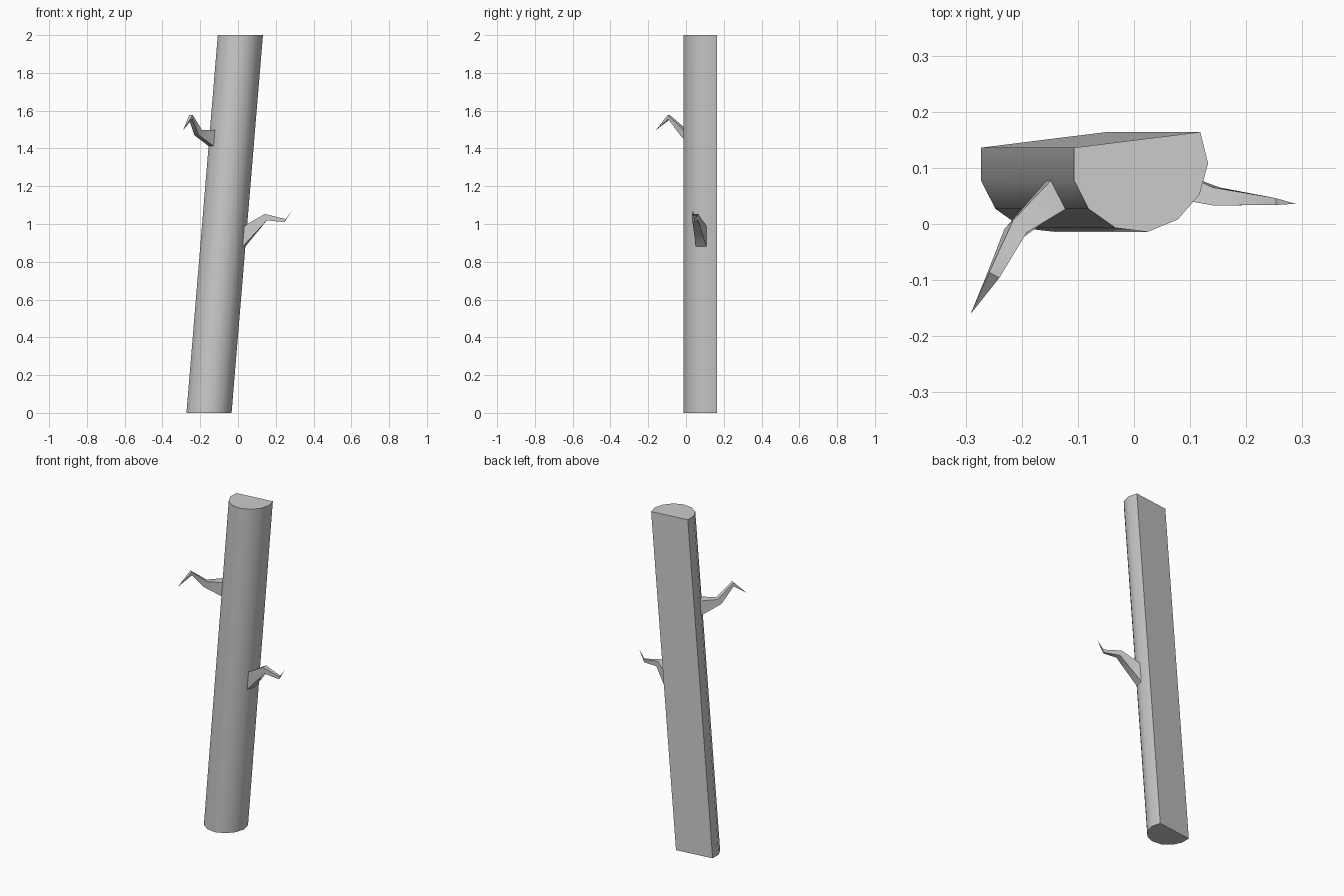
import bpy, bmesh
from mathutils import Vector

if "Cube" in bpy.data.objects:
    bpy.data.objects.remove(bpy.data.objects["Cube"])


def finish(name, bm, angle):
    bmesh.ops.recalc_face_normals(bm, faces=bm.faces)
    mesh = bpy.data.meshes.new(name)
    bm.to_mesh(mesh)
    bm.free()
    obj = bpy.data.objects.new(name, mesh)
    bpy.context.collection.objects.link(obj)
    bpy.context.view_layer.objects.active = obj
    obj.select_set(True)
    bpy.ops.object.shade_smooth_by_angle(angle=angle)
    obj.select_set(False)


def loft(bm, rings):
    """Join consecutive vertex rings with quads."""
    for a, b in zip(rings, rings[1:]):
        n = len(a)
        for i in range(n):
            j = (i + 1) % n
            bm.faces.new((a[i], a[j], b[j], b[i]))


# Trunk: half-round log section, leaning sideways
section = [(-0.107, 0.136), (-0.107, 0.078), (-0.081, 0.027), (-0.033, -0.007),
           (0.024, -0.014), (0.078, 0.008), (0.117, 0.053), (0.132, 0.108),
           (0.118, 0.164)]
bm = bmesh.new()
rings = [[bm.verts.new((x + shift, y, z)) for x, y in section]
         for shift, z in ((-0.166, 0), (0, 2))]
loft(bm, rings)
for ring in rings:
    bm.faces.new(ring)
finish("trunk", bm, 0.8)


# Branches: four-sided tapering lofts; each ring is centre, half width, half height
def branch(name, stations, tip):
    bm = bmesh.new()
    rings = []
    for c, w, h in stations:
        c, w, h = Vector(c), Vector(w), Vector(h)
        rings.append([bm.verts.new(c + w * s + h * t)
                      for s, t in ((-1, -1), (1, -1), (1, 1), (-1, 1))])
    loft(bm, rings)
    bm.faces.new(rings[0])
    point = bm.verts.new(tip)
    last = rings[-1]
    for i in range(4):
        bm.faces.new((last[i], last[(i + 1) % 4], point))
    finish(name, bm, 1.0)


branch("upper_branch", [
    ((-0.138, 0.0525, 1.455), (0.0133, -0.0255, 0), (0.0035, 0, 0.043)),
    ((-0.211, -0.012, 1.484), (0.012, -0.011, 0), (0.008, 0.008, 0.014)),
    ((-0.250, -0.090, 1.566), (0.009, -0.005, 0), (0.001, -0.001, 0.011)),
], (-0.291, -0.160, 1.496))

branch("lower_branch", [
    ((0.036, 0.080, 0.935), (0.007, 0.0275, 0), (0.0045, 0, 0.055)),
    ((0.147, 0.049, 1.036), (0, 0.016, 0), (-0.006, 0, 0.017)),
    ((0.250, 0.040, 1.018), (0, 0.006, 0), (0.003, 0, 0.008)),
], (0.288, 0.036, 1.075))
